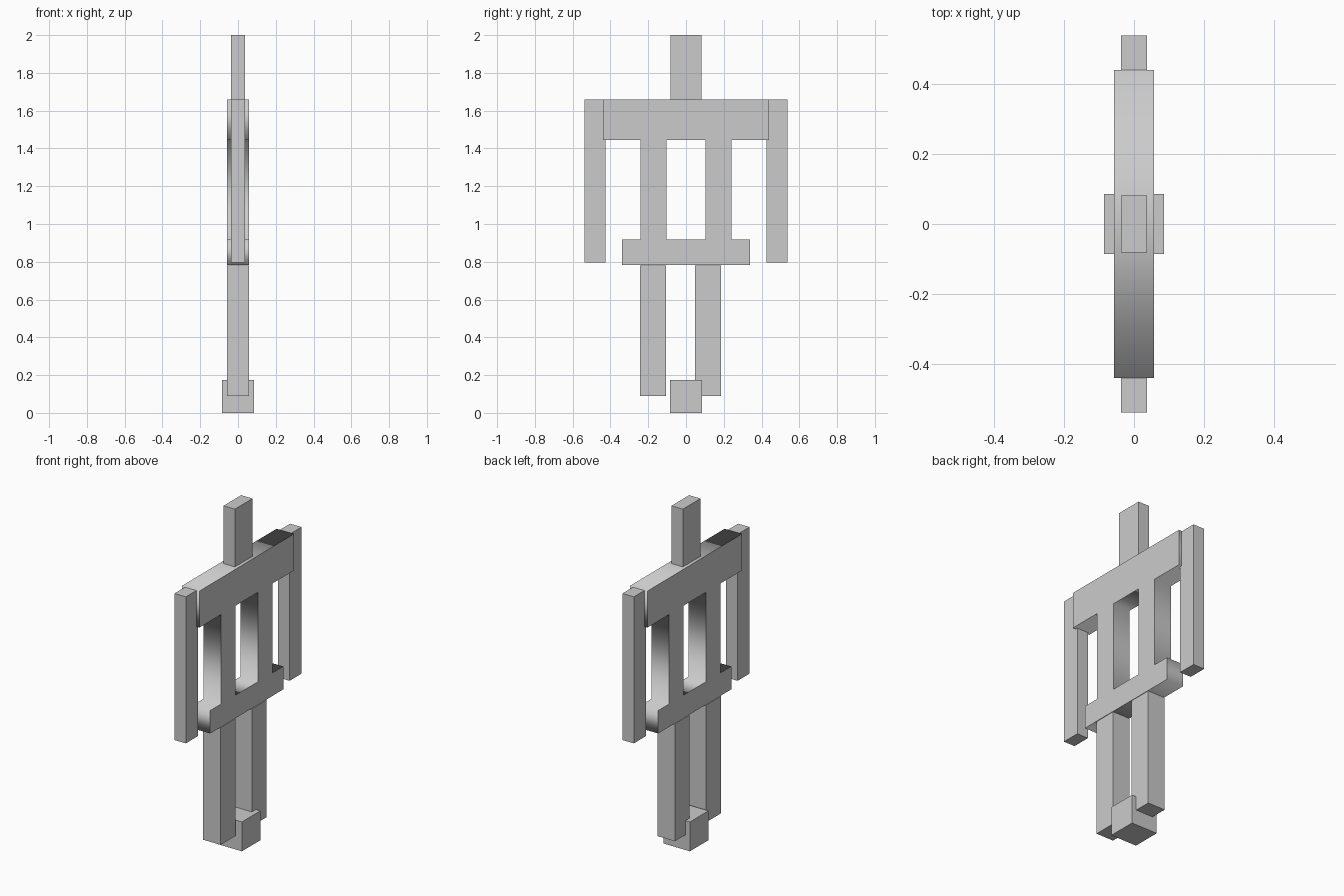
import bpy
from math import pi

if "Cube" in bpy.data.objects:
    bpy.data.objects.remove(bpy.data.objects["Cube"])


def box(name, x, y, z):
    """Box spanning +-x, and the (min, max) ranges y and z."""
    bpy.ops.mesh.primitive_cube_add(
        size=1, location=(0, (y[0] + y[1]) / 2, (z[0] + z[1]) / 2))
    ob = bpy.context.object
    ob.name = name
    ob.scale = (2 * x, y[1] - y[0], z[1] - z[0])
    bpy.ops.object.transform_apply(location=False, rotation=False, scale=True)
    return ob


def plate(name, loops, half_depth):
    """Flat plate in the y-z plane; loops after the first are holes."""
    cu = bpy.data.curves.new(name, 'CURVE')
    cu.dimensions = '2D'
    cu.fill_mode = 'BOTH'
    cu.extrude = half_depth
    for pts in loops:
        sp = cu.splines.new('POLY')
        sp.points.add(len(pts) - 1)
        for p, (u, v) in zip(sp.points, pts):
            p.co = (u, v, 0, 1)
        sp.use_cyclic_u = True
    ob = bpy.data.objects.new(name, cu)
    ob.rotation_euler = (pi / 2, 0, pi / 2)
    bpy.context.collection.objects.link(ob)
    bpy.ops.object.select_all(action='DESELECT')
    ob.select_set(True)
    bpy.context.view_layer.objects.active = ob
    bpy.ops.object.convert(target='MESH')


DEPTH = 0.057

# Torso: shoulder bar, two posts and hip bar as one framed piece
half = [(0.34, 0.783), (0.34, 0.918), (0.24, 0.918),
        (0.24, 1.445), (0.44, 1.445), (0.44, 1.66)]
outline = half + [(-y, z) for y, z in reversed(half)]
window = [(-0.104, 0.918), (0.104, 0.918), (0.104, 1.445), (-0.104, 1.445)]
plate("torso_frame", [outline, window], DEPTH)

# Head
box("head", 0.037, (-0.082, 0.082), (1.66, 2.0))

# Arms, overlapping the shoulder ends
for side, s in (("left", -1), ("right", 1)):
    box(side + "_arm", 0.037, sorted((s * 0.427, s * 0.538)), (0.795, 1.658))

# Legs, unevenly placed
for side, y in (("left", -0.243), ("right", 0.048)):
    box(side + "_leg", DEPTH, (y, y + 0.138), (0.09, 0.78))

# Foot block
box("foot_block", 0.086, (-0.086, 0.086), (0, 0.173))
